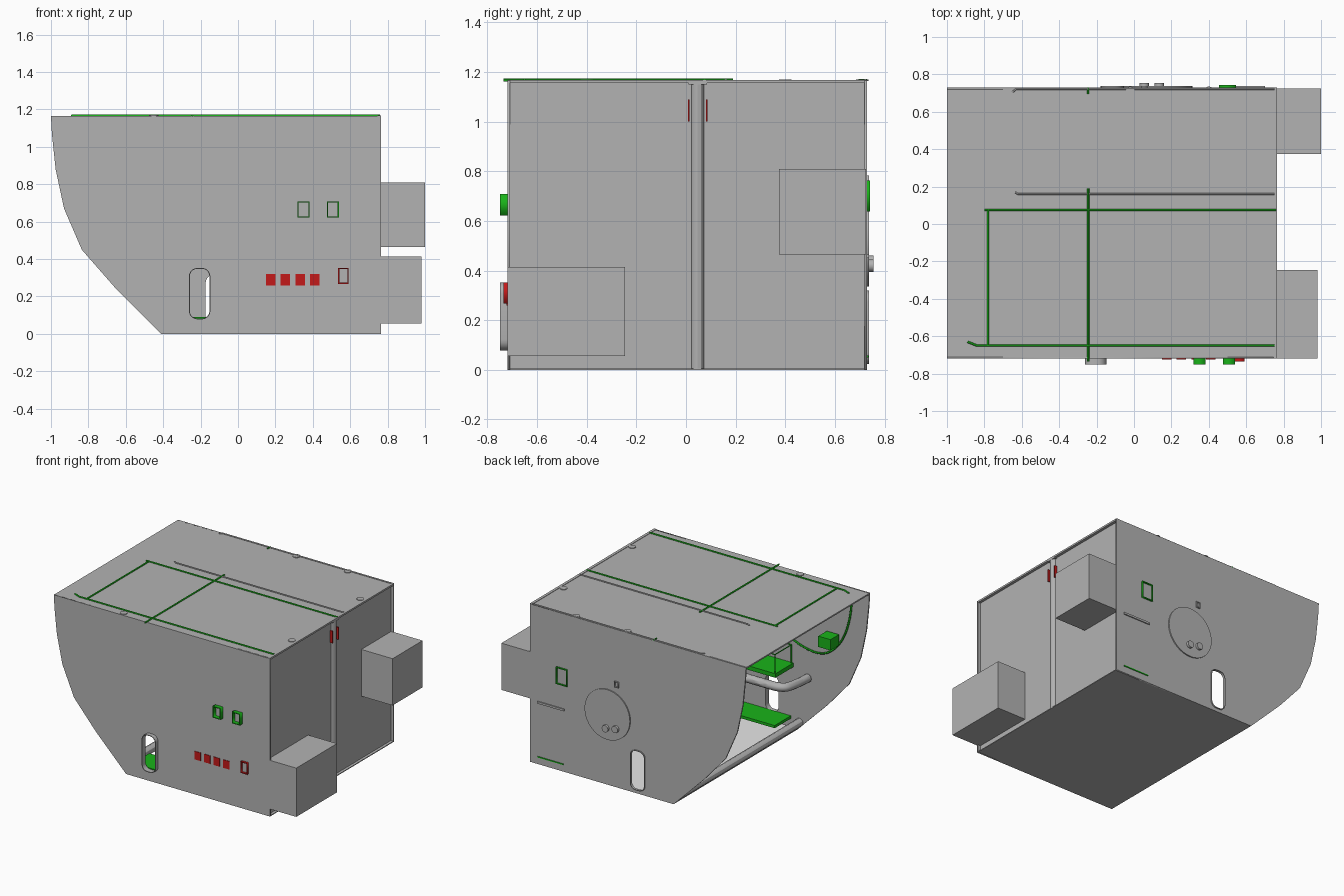
import bpy, math
from mathutils import Vector

if "Cube" in bpy.data.objects:
    bpy.data.objects.remove(bpy.data.objects["Cube"])


def material(name, rgb):
    m = bpy.data.materials.new(name)
    m.use_nodes = True
    m.diffuse_color = (*rgb, 1)
    m.node_tree.nodes["Principled BSDF"].inputs["Base Color"].default_value = (*rgb, 1)
    return m


GRAY = material("panel_gray", (0.45, 0.45, 0.45))
GREEN = material("signal_green", (0.01, 0.45, 0.01))
RED = material("signal_red", (0.55, 0.01, 0.01))
PALE = material("pale_floor", (0.85, 0.85, 0.85))


def box(name, x, y, z, mat=GRAY):
    """Box from (min, max) pairs."""
    bpy.ops.mesh.primitive_cube_add(size=1, location=[sum(p) / 2 for p in (x, y, z)])
    o = bpy.context.object
    o.name = name
    o.scale = [p[1] - p[0] for p in (x, y, z)]
    bpy.ops.object.transform_apply(location=False, rotation=False, scale=True)
    o.data.materials.append(mat)
    return o


def finish(curve, name, mat):
    """Turn a curve into a mesh part."""
    o = bpy.data.objects.new(name, curve)
    bpy.context.collection.objects.link(o)
    bpy.ops.object.select_all(action="DESELECT")
    o.select_set(True)
    bpy.context.view_layer.objects.active = o
    bpy.ops.object.convert(target="MESH")
    o = bpy.context.object
    o.data.materials.clear()
    o.data.materials.append(mat)
    return o


def sheet(name, loops, y, thick, mat=GRAY):
    """Upright plate in the xz plane; loops after the first are holes."""
    c = bpy.data.curves.new(name, "CURVE")
    c.dimensions = "2D"
    c.fill_mode = "BOTH"
    c.extrude = thick / 2
    for loop in loops:
        s = c.splines.new("POLY")
        s.points.add(len(loop) - 1)
        for p, (a, b) in zip(s.points, loop):
            p.co = (a, b, 0, 1)
        s.use_cyclic_u = True
    o = finish(c, name, mat)
    o.rotation_euler.x = math.pi / 2
    o.location.y = y
    return o


def tube(name, pts, r, mat=GRAY, smooth_path=False):
    """Round pipe or wire along points."""
    c = bpy.data.curves.new(name, "CURVE")
    c.dimensions = "3D"
    c.bevel_depth = r
    c.bevel_resolution = 4
    c.use_fill_caps = True
    s = c.splines.new("NURBS" if smooth_path else "POLY")
    s.points.add(len(pts) - 1)
    for p, co in zip(s.points, pts):
        p.co = (*co, 1)
    if smooth_path:
        s.order_u = 3
        s.use_endpoint_u = True
    o = finish(c, name, mat)
    bpy.ops.object.shade_smooth_by_angle()
    return o


def slot(cx, cz, w, h, rad):
    """Rounded rectangle outline."""
    pts = []
    for i, (sx, sz) in enumerate([(1, 1), (-1, 1), (-1, -1), (1, -1)]):
        for k in range(6):
            a = math.pi / 2 * (i + k / 5)
            pts.append((cx + sx * (w / 2 - rad) + rad * math.cos(a),
                        cz + sz * (h / 2 - rad) + rad * math.sin(a)))
    return pts


def disc(name, loc, r, depth, axis="Y"):
    rot = (math.pi / 2, 0, 0) if axis == "Y" else (0, 0, 0)
    bpy.ops.mesh.primitive_cylinder_add(vertices=40, radius=r, depth=depth, location=loc, rotation=rot)
    o = bpy.context.object
    o.name = name
    o.data.materials.append(GRAY)
    bpy.ops.object.shade_smooth_by_angle()


def frame(name, cx, cz, w, h, y, depth, mat, rim=0.006):
    """Thin rectangular rim standing out from a wall."""
    rect = lambda g: [(cx + sx * (w / 2 - g), cz + sz * (h / 2 - g))
                      for sx, sz in ((1, 1), (-1, 1), (-1, -1), (1, -1))]
    sheet(name, [rect(0), rect(rim)], y, depth, mat)


# Side walls with hand slots
H, X1, F, B = 1.165, 0.765, -0.72, 0.73
outline = [(-1, H), (-0.995, 1.07), (-0.975, 0.88), (-0.93, 0.67), (-0.835, 0.45),
           (-0.66, 0.25), (-0.41, 0), (X1, 0), (X1, H)]
front_slot = slot(-0.205, 0.215, 0.105, 0.265, 0.04)
back_slot = slot(-0.118, 0.172, 0.11, 0.285, 0.04)
sheet("front_wall", [outline, front_slot], F + 0.005, 0.01)
sheet("back_wall", [outline, back_slot], B - 0.005, 0.01)
sheet("front_slot_collar", [slot(-0.205, 0.215, 0.115, 0.275, 0.045), front_slot], F - 0.015, 0.03)
sheet("back_slot_collar", [slot(-0.118, 0.172, 0.12, 0.295, 0.045), back_slot], B + 0.004, 0.008)

# Roof, floor and recessed end wall
box("roof", (-1, X1), (F, B), (H - 0.01, H))
box("floor", (-0.41, X1), (F, B), (0, 0.006))
box("floor_liner", (-0.405, 0.735), (F + 0.01, B - 0.01), (0.006, 0.01), PALE)
box("end_wall", (0.735, 0.745), (F + 0.01, B - 0.01), (0.006, H - 0.01))
tube("end_post", [(0.738, 0.047, 0.004), (0.738, 0.047, H - 0.01)], 0.027)
box("post_cap", (0.735, 0.765), (0.01, 0.085), (H - 0.016, H - 0.008))
for i, y in enumerate((0.012, 0.083)):
    box(f"post_tag_{i}", (0.735, 0.764), (y - 0.003, y + 0.003), (1.0, 1.09), RED)

# Equipment boxes on the end
box("upper_end_box", (0.745, 1.0), (0.375, 0.725), (0.465, 0.81))
box("lower_end_box", (0.745, 0.98), (F, -0.245), (0.055, 0.415))

# Cable runs on the roof
Z = H + 0.002
tube("roof_line_middle", [(-0.8, 0.075, Z), (0.76, 0.075, Z)], 0.006, GREEN)
tube("roof_line_front", [(-0.89, -0.63, Z), (-0.84, -0.65, Z), (0.75, -0.65, Z)], 0.006, GREEN)
tube("roof_line_end", [(-0.78, -0.65, Z), (-0.78, 0.075, Z)], 0.006, GREEN)
tube("roof_line_cross", [(-0.245, -0.735, Z), (-0.245, 0.19, Z)], 0.006, GREEN)
tube("roof_line_tip", [(-0.245, 0.695, Z), (-0.245, 0.73, Z)], 0.005, GREEN)
tube("roof_rail_middle", [(-0.635, 0.17, Z), (-0.62, 0.16, Z), (0.75, 0.16, Z)], 0.005)
tube("roof_rail_back", [(-0.65, 0.705, Z), (-0.63, 0.722, Z), (0.75, 0.722, Z)], 0.005)
box("roof_edge_strip", (0.745, X1), (F, B), (H, H + 0.003))
for i, (x, y) in enumerate([(-0.02, 0.71), (0.4, 0.71), (0.72, 0.4), (0.72, -0.4), (-0.45, -0.69)]):
    disc(f"roof_boss_{i}", (x, y, H + 0.002), 0.025, 0.005, "Z")

# Front wall fittings
for i in range(4):
    x = 0.175 + i * 0.0785
    box(f"red_marker_{i}", (x - 0.025, x + 0.025), (F - 0.004, F), (0.26, 0.32), RED)
for i, x in enumerate((0.35, 0.507)):
    frame(f"green_socket_{i}", x, 0.665, 0.064, 0.085, F - 0.015, 0.03, GREEN)
frame("red_socket", 0.563, 0.31, 0.055, 0.085, F - 0.008, 0.016, RED)

# Back wall fittings
disc("round_cover", (0.127, B + 0.002, 0.52), 0.185, 0.012)
for i, (x, z) in enumerate([(0.135, 0.42), (0.055, 0.435)]):
    disc(f"cover_knob_{i}", (x, B + 0.012, z), 0.025, 0.026)
frame("green_window", 0.5, 0.70, 0.09, 0.125, B + 0.006, 0.012, GREEN)
frame("small_latch", 0.055, 0.76, 0.035, 0.045, B + 0.004, 0.008, GRAY)
box("back_strip", (0.48, 0.70), (B, B + 0.008), (0.45, 0.465))
box("green_strip", (0.49, 0.70), (B, B + 0.005), (0.05, 0.058), GREEN)

# Pipes inside the open end
tube("floor_pipe", [(-0.43, F + 0.01, 0.06), (-0.43, B - 0.01, 0.06)], 0.03)
tube("bent_pipe", [(0.6, -0.45, 0.42), (-0.3, -0.45, 0.42), (-0.47, -0.45, 0.42),
                   (-0.5, -0.55, 0.415), (-0.505, -0.7, 0.41)], 0.03, GRAY, True)

# Trays, relay box and cable inside
box("lower_tray", (-0.36, 0.1), (-0.71, -0.52), (0.07, 0.09), GREEN)
box("upper_tray", (-0.38, -0.12), (-0.71, -0.5), (0.455, 0.485), GREEN)
corners = [(-0.37, -0.7), (-0.13, -0.7), (-0.13, -0.51), (-0.37, -0.51)]
for i, (x, y) in enumerate(corners):
    tube(f"tray_post_{i}", [(x, y, 0.48), (x, y, 0.62)], 0.004, GREEN)
tube("tray_rail", [(*c, 0.62) for c in corners + corners[:1]], 0.004, GREEN)
box("relay_box", (-0.76, -0.66), (-0.7, -0.6), (0.72, 0.8), GREEN)
tube("hanging_cable", [(-0.86, -0.7, 1.15), (-0.87, -0.7, 1.0), (-0.78, -0.7, 0.72),
                       (-0.58, -0.7, 0.58), (-0.39, -0.7, 0.66)], 0.007, GREEN, True)
